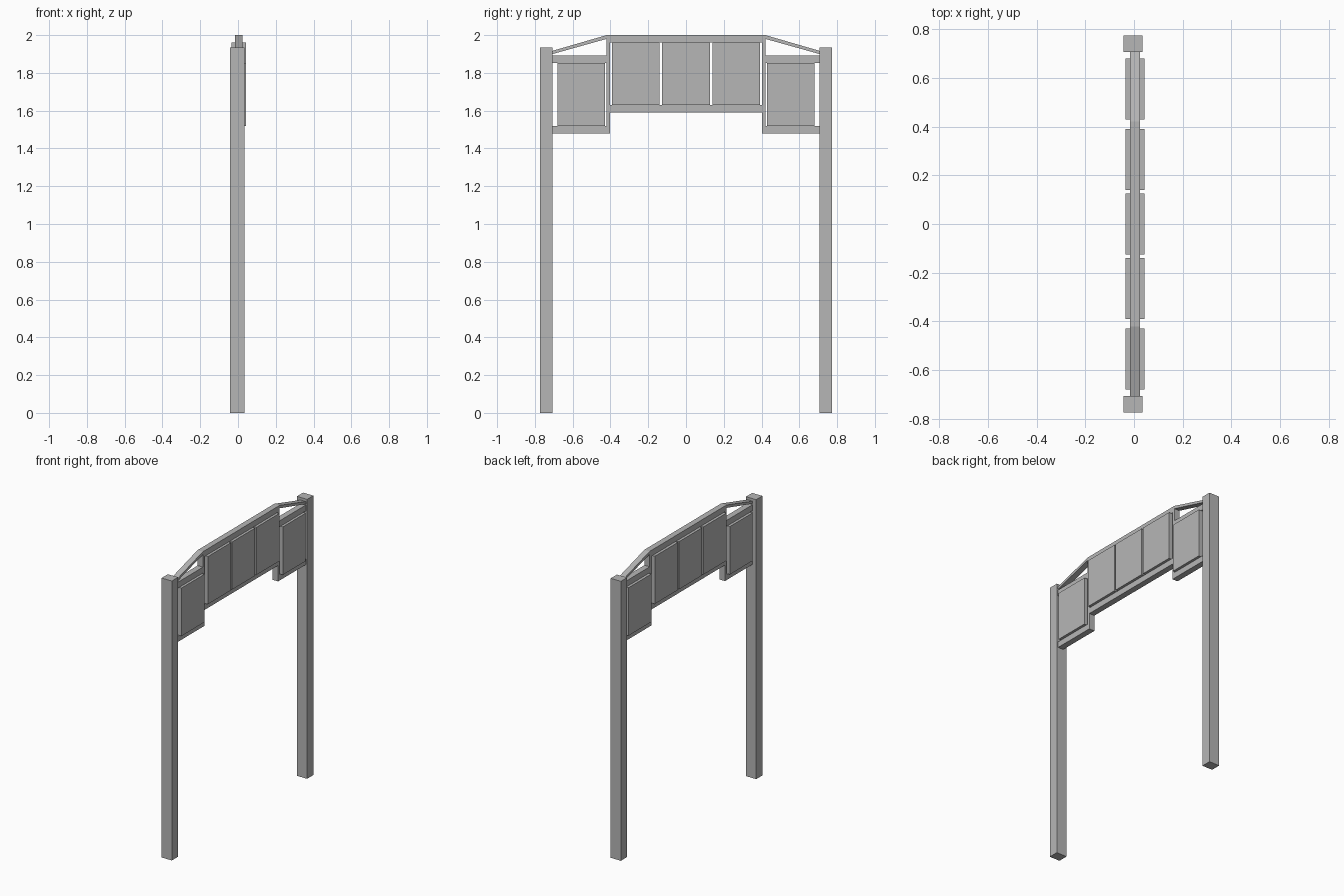
import bpy
from mathutils import Matrix, Vector
import bmesh

cube = bpy.data.objects.get("Cube")
if cube:
    bpy.data.objects.remove(cube, do_unlink=True)

grey = bpy.data.materials.new("plain_grey")
grey.use_nodes = True
colour = (0.47, 0.47, 0.47, 1)
grey.diffuse_color = colour
grey.node_tree.nodes["Principled BSDF"].inputs["Base Color"].default_value = colour

POST_X = (-0.043, 0.035)
PANEL_X = (-0.035, 0.043)
BEAM_X = (-0.016, 0.025)


def prism(name, xs, outline):
    """Extrude a (y, z) outline between two x positions."""
    bm = bmesh.new()
    face = bm.faces.new([bm.verts.new((xs[0], y, z)) for y, z in outline])
    new = bmesh.ops.extrude_face_region(bm, geom=[face])["geom"]
    moved = [v for v in new if isinstance(v, bmesh.types.BMVert)]
    bmesh.ops.translate(bm, verts=moved, vec=Vector((xs[1] - xs[0], 0, 0)))
    bmesh.ops.recalc_face_normals(bm, faces=bm.faces)
    mesh = bpy.data.meshes.new(name)
    bm.to_mesh(mesh)
    bm.free()
    mesh.materials.append(grey)
    obj = bpy.data.objects.new(name, mesh)
    bpy.context.collection.objects.link(obj)
    return obj


def box(name, xs, y0, y1, z0, z1):
    return prism(name, xs, [(y0, z0), (y1, z0), (y1, z1), (y0, z1)])


# Raised centre frame
box("centre_top_beam", BEAM_X, -0.42, 0.42, 1.96, 2.0)
box("centre_bottom_beam", BEAM_X, -0.405, 0.405, 1.59, 1.63)
for i, y in enumerate((-0.265, 0, 0.265)):
    box(f"centre_panel_{i + 1}", PANEL_X, y - 0.126, y + 0.126, 1.63, 1.96)

# Posts, lower side frames and sloping braces, the same at both ends
for side, s in (("front", -1), ("back", 1)):
    box(f"{side}_post", POST_X, s * 0.706, s * 0.774, 0, 1.935)
    box(f"{side}_inner_upright", BEAM_X, s * 0.403, s * 0.42, 1.48, 1.96)
    box(f"{side}_upper_beam", BEAM_X, s * 0.42, s * 0.706, 1.852, 1.893)
    box(f"{side}_lower_beam", BEAM_X, s * 0.42, s * 0.706, 1.48, 1.52)
    box(f"{side}_panel", PANEL_X, s * 0.43, s * 0.679, 1.52, 1.852)
    prism(f"{side}_brace", BEAM_X, [(s * 0.42, 1.98), (s * 0.706, 1.9),
                                    (s * 0.706, 1.917), (s * 0.42, 2.0)])
